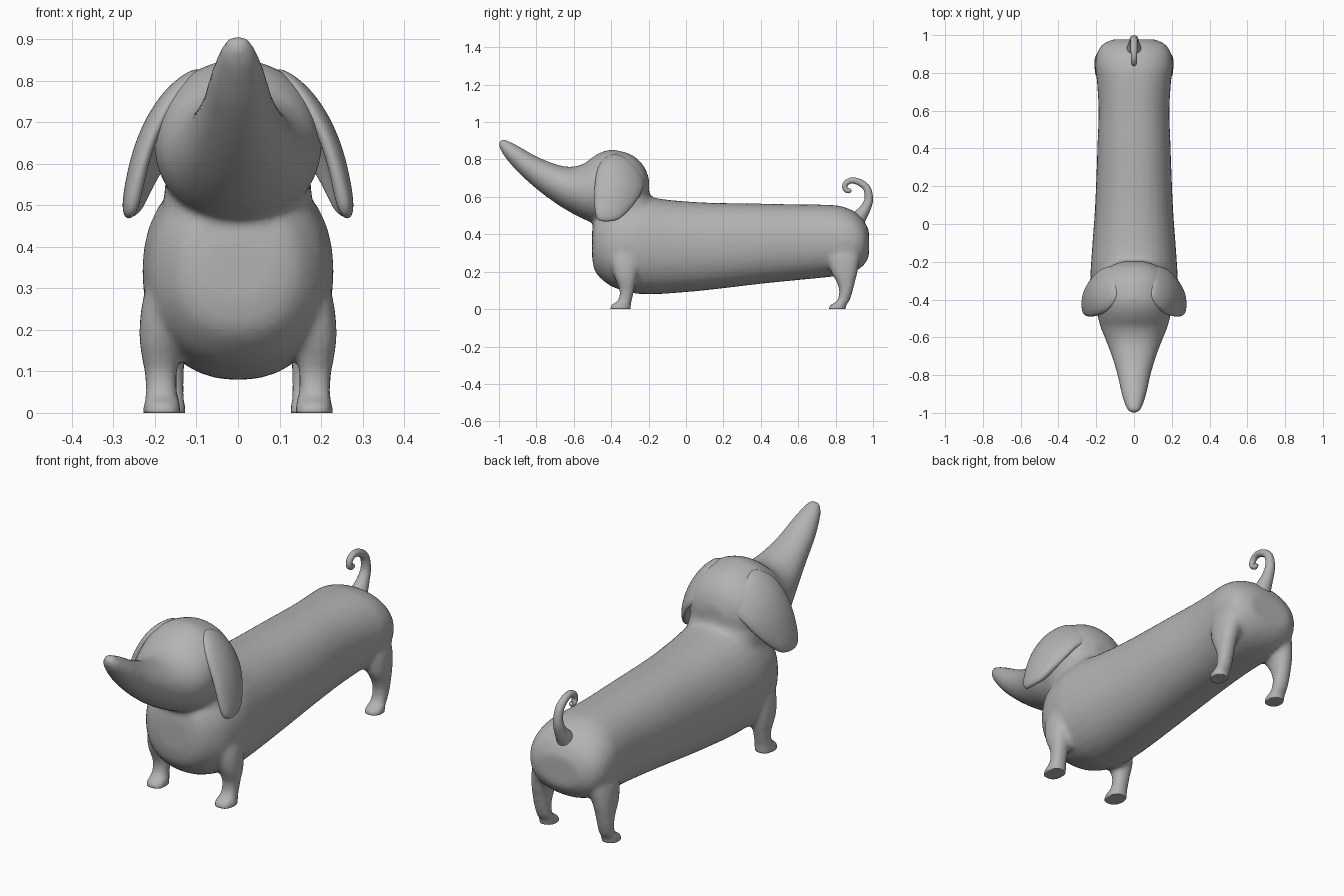
import bpy, bmesh, math
from mathutils import Vector

if "Cube" in bpy.data.objects:
    bpy.data.objects.remove(bpy.data.objects["Cube"])

grey = bpy.data.materials.new("plain_grey")
grey.diffuse_color = (0.45, 0.45, 0.45, 1)
grey.use_nodes = True
grey.node_tree.nodes["Principled BSDF"].inputs["Base Color"].default_value = grey.diffuse_color


def smooth_rows(rows, steps=5):
    """Catmull-Rom interpolation between rows of numbers."""
    out = []
    for i in range(len(rows) - 1):
        a, b, c, d = rows[max(i - 1, 0)], rows[i], rows[i + 1], rows[min(i + 2, len(rows) - 1)]
        for k in range(steps):
            t = k / steps
            out.append([0.5 * (2 * q + (r - p) * t + (2 * p - 5 * q + 4 * r - s) * t * t
                               + (3 * q - p - 3 * r + s) * t ** 3) for p, q, r, s in zip(a, b, c, d)])
    return out + [rows[-1]]


def loft(bm, rings):
    """Skin a list of point rings and cap both ends."""
    vs = [[bm.verts.new(p) for p in ring] for ring in rings]
    n = len(vs[0])
    for a, b in zip(vs, vs[1:]):
        for i in range(n):
            j = (i + 1) % n
            bm.faces.new((a[i], a[j], b[j], b[i]))
    bm.faces.new(vs[0])
    bm.faces.new(vs[-1])


def oval(power=2.0, n=32):
    """Unit superellipse."""
    f = lambda v: math.copysign(abs(v) ** (2 / power), v)
    return [(f(math.cos(2 * math.pi * i / n)), f(math.sin(2 * math.pi * i / n))) for i in range(n)]


def along_y(bm, rows, power=2.0):
    """Rows: y, top, bottom, half width."""
    loft(bm, [[(w * u, y, (t + b) / 2 + (t - b) / 2 * v) for u, v in oval(power)]
              for y, t, b, w in smooth_rows(rows)])


def along_z(bm, rows, side=1):
    """Rows: z, y front, y back, x inner, x outer."""
    loft(bm, [[(side * ((x0 + x1) / 2 + (x1 - x0) / 2 * u), (y0 + y1) / 2 + (y1 - y0) / 2 * v, z)
               for u, v in oval(2.3)] for z, y0, y1, x0, x1 in smooth_rows(rows)])


bm = bmesh.new()
# long trunk
along_y(bm, [
    (-.502, .42, .27, .08), (-.485, .50, .20, .14), (-.44, .54, .15, .185), (-.38, .57, .113, .215),
    (-.28, .595, .085, .23), (-.2, .60, .079, .227), (-.1, .585, .083, .22), (.1, .57, .10, .206),
    (.4, .564, .135, .194), (.6, .56, .155, .188), (.75, .558, .17, .196), (.83, .55, .18, .205),
    (.9, .522, .20, .197), (.95, .475, .235, .167), (.978, .42, .28, .11)], 2.2)
# head and upturned snout
along_y(bm, [
    (-1.0, .893, .868, .014), (-.99, .906, .848, .03), (-.97, .908, .815, .043), (-.9, .874, .733, .066),
    (-.8, .817, .643, .088), (-.7, .776, .568, .118), (-.62, .761, .518, .148), (-.55, .776, .482, .176),
    (-.5, .812, .462, .19), (-.45, .84, .452, .199), (-.39, .852, .45, .202), (-.3, .83, .47, .187),
    (-.25, .793, .50, .157), (-.22, .755, .53, .12), (-.198, .70, .60, .06)])
# neck
along_z(bm, [(.28, -.50, -.10, -.22, .22), (.4, -.50, -.11, -.21, .21),
             (.5, -.49, -.13, -.182, .182), (.6, -.47, -.185, -.17, .17), (.66, -.45, -.21, -.15, .15)])
# legs with small feet
for side in (-1, 1):
    along_z(bm, [(-.015, -.407, -.295, .138, .228), (.018, -.405, -.294, .138, .228),
                 (.045, -.365, -.290, .145, .223), (.10, -.355, -.277, .146, .226),
                 (.18, -.385, -.260, .138, .238), (.27, -.40, -.25, .12, .23),
                 (.36, -.38, -.27, .10, .20)], side)
    along_z(bm, [(-.015, .762, .855, .125, .208), (.018, .765, .855, .125, .208),
                 (.045, .808, .875, .130, .204), (.10, .818, .893, .130, .206),
                 (.15, .802, .905, .125, .209), (.20, .775, .918, .115, .211),
                 (.28, .76, .93, .09, .205), (.36, .78, .92, .07, .18)], side)
bmesh.ops.recalc_face_normals(bm, faces=bm.faces)
mesh = bpy.data.meshes.new("body")
bm.to_mesh(mesh)
bm.free()
body = bpy.data.objects.new("body", mesh)
bpy.context.collection.objects.link(body)

# melt the parts into one soft skin, then flatten the soles
rem = body.modifiers.new("blend", 'REMESH')
rem.mode = 'VOXEL'
rem.voxel_size = 0.012
smo = body.modifiers.new("soften", 'SMOOTH')
smo.factor = 0.5
smo.iterations = 8
dg = bpy.context.evaluated_depsgraph_get()
skin = bpy.data.meshes.new_from_object(body.evaluated_get(dg))
body.modifiers.clear()
body.data = skin
for v in skin.vertices:
    v.co.z = max(v.co.z, 0)
skin.shade_smooth()
skin.materials.clear()
skin.materials.append(grey)

# floppy ears: rows from hinge to tip, each from back edge to front edge
rows = [
    [(.085, -.205, .69), (.11, -.25, .775), (.105, -.32, .83), (.085, -.39, .853)],
    [(.155, -.212, .655), (.19, -.29, .73), (.185, -.39, .79), (.155, -.475, .80)],
    [(.195, -.235, .60), (.24, -.32, .65), (.248, -.41, .68), (.225, -.498, .68)],
    [(.235, -.285, .535), (.268, -.35, .56), (.274, -.43, .57), (.258, -.498, .57)],
    [(.265, -.35, .475), (.284, -.39, .468), (.287, -.44, .466), (.278, -.488, .475)]]
bm = bmesh.new()
grid = [[bm.verts.new(p) for p in r] for r in rows]
for a, b in zip(grid, grid[1:]):
    for i in range(3):
        bm.faces.new((a[i], a[i + 1], b[i + 1], b[i]))
mesh = bpy.data.meshes.new("ears")
bm.to_mesh(mesh)
bm.free()
mesh.shade_smooth()
mesh.materials.append(grey)
ears = bpy.data.objects.new("ears", mesh)
bpy.context.collection.objects.link(ears)
sol = ears.modifiers.new("thickness", 'SOLIDIFY')
sol.thickness = 0.042
sol.offset = -1
sub = ears.modifiers.new("round", 'SUBSURF')
sub.levels = sub.render_levels = 3
ears.modifiers.new("pair", 'MIRROR')

# curled tail: y, z, radius along the path
path = smooth_rows([(.89, .44, .055), (.925, .49, .04), (.957, .535, .029), (.977, .585, .023),
                    (.967, .645, .02), (.927, .678, .018), (.885, .688, .016), (.855, .672, .015),
                    (.85, .645, .014), (.868, .632, .013), (.882, .64, .009)])
rings = []
for i, (y, z, r) in enumerate(path):
    p, q = path[max(i - 1, 0)], path[min(i + 1, len(path) - 1)]
    d = Vector((0, q[0] - p[0], q[1] - p[1])).normalized()
    across = Vector((0, -d.z, d.y))
    rings.append([Vector((0, y, z)) + r * (Vector((u, 0, 0)) + across * v) for u, v in oval(2, 16)])
bm = bmesh.new()
loft(bm, rings)
bmesh.ops.recalc_face_normals(bm, faces=bm.faces)
mesh = bpy.data.meshes.new("tail")
bm.to_mesh(mesh)
bm.free()
mesh.shade_smooth()
mesh.materials.append(grey)
bpy.context.collection.objects.link(bpy.data.objects.new("tail", mesh))
